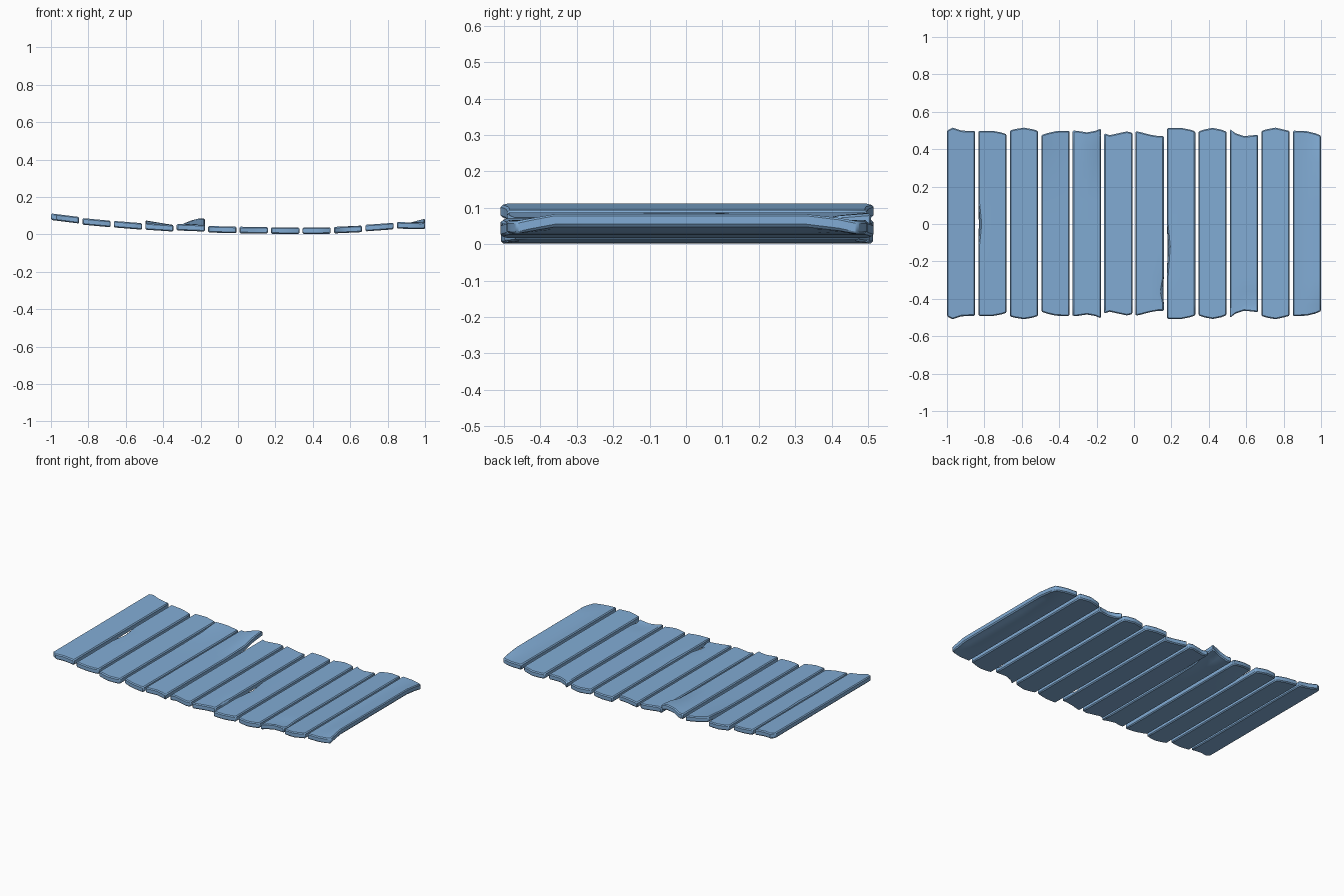
import bpy, bmesh, math

if "Cube" in bpy.data.objects:
    bpy.data.objects.remove(bpy.data.objects["Cube"])

wood = bpy.data.materials.new("plank blue")
wood.diffuse_color = (0.22, 0.41, 0.66, 1)
wood.use_nodes = True
wood.node_tree.nodes["Principled BSDF"].inputs["Base Color"].default_value = wood.diffuse_color

PITCH, WIDTH, THICK = 0.1681, 0.151, 0.035
ROWS = [-0.43, -0.36, -0.28, -0.12, 0.0, 0.12, 0.33, 0.42]
COLS = [0, 0.2, 0.5, 0.8, 1]

# sagging walkway: top height at the left and right edge of each plank
TOPS = [(.112, .093), (.087, .073), (.072, .060), (.060, .050),
        (.056, .050), (.045, .041), (.041, .039), (.038, .037),
        (.037, .038), (.040, .047), (.051, .062), (.066, .062)]
# worn ends: how far each plank reaches back at five points across its width
ENDS = [(.50, .515, .50, .497, .497), (.498, .498, .498, .49, .48),
        (.50, .508, .515, .507, .498), (.475, .485, .496, .498, .498),
        (.50, .497, .49, .498, .51), (.485, .475, .485, .495, .488),
        (.497, .49, .478, .47, .47), (.513, .514, .514, .505, .495),
        (.495, .505, .514, .505, .493), (.508, .485, .47, .474, .478),
        (.498, .507, .515, .505, .497), (.499, .498, .496, .485, .472)]


def lift(i, u, y):
    """Warped edges: height added to a point of plank i."""
    if i == 11:   # right edge curls up between its ends
        return 0.022 * max(0, (u - .5) * 2) * max(0, min(1, (.47 - abs(y)) / .1))
    if i == 4:    # back right corner is bent up
        return 0.035 * min(1, max(0, (u - .2) / .5)) * max(0, min(1, (y - .3) / .15))
    if i == 3:    # back left corner slightly raised
        return 0.015 * (1 - u) * max(0, min(1, (y - .3) / .15))
    return 0


def chip(i, u, row):
    """Small dents broken out of the top edges: inward shift and drop."""
    if i == 6 and u == 1 and row == 2:
        return -0.014, -0.010
    if i == 7 and u == 0 and row == 4:
        return 0.012, -0.008
    if i == 1 and u == 0 and row == 5:
        return 0.012, -0.006
    if i == 9 and u >= .5 and row == 1:
        return 0, -0.008
    return 0, 0


def plank(i):
    bm = bmesh.new()
    x0 = -1 + i * PITCH
    zl, zr = TOPS[i]
    n, m = len(COLS), len(ROWS) + 2
    grid = []
    for top in (1, 0):
        layer = []
        for c, u in enumerate(COLS):
            back = ENDS[i][c]
            ys = [-back + 0.006] + ROWS + [back]
            line = []
            for r, y in enumerate(ys):
                dx, dz = chip(i, u, r) if top else (0, 0)
                z = zl + (zr - zl) * u + lift(i, u, y) + dz - (0 if top else THICK)
                line.append(bm.verts.new((x0 + WIDTH * u + dx, y, max(z, 0.001))))
            layer.append(line)
        grid.append(layer)
    t, b = grid
    for c in range(n - 1):
        for r in range(m - 1):
            for g in (t, b):
                bm.faces.new((g[c][r], g[c + 1][r], g[c + 1][r + 1], g[c][r + 1]))
        for r in (0, m - 1):     # end grain
            bm.faces.new((t[c][r], t[c + 1][r], b[c + 1][r], b[c][r]))
    for r in range(m - 1):       # long sides
        for c in (0, n - 1):
            bm.faces.new((t[c][r], t[c][r + 1], b[c][r + 1], b[c][r]))
    bmesh.ops.recalc_face_normals(bm, faces=bm.faces)
    me = bpy.data.meshes.new("plank_%d" % (i + 1))
    bm.to_mesh(me)
    bm.free()
    me.materials.append(wood)
    ob = bpy.data.objects.new("plank_%d" % (i + 1), me)
    bpy.context.collection.objects.link(ob)
    bev = ob.modifiers.new("worn edges", 'BEVEL')
    bev.width, bev.segments = 0.006, 1
    bev.limit_method, bev.angle_limit = 'ANGLE', math.radians(50)
    return ob


planks = [plank(i) for i in range(len(TOPS))]
for ob in planks:
    ob.select_set(True)
bpy.context.view_layer.objects.active = planks[0]
bpy.ops.object.shade_smooth_by_angle(angle=math.radians(35))
